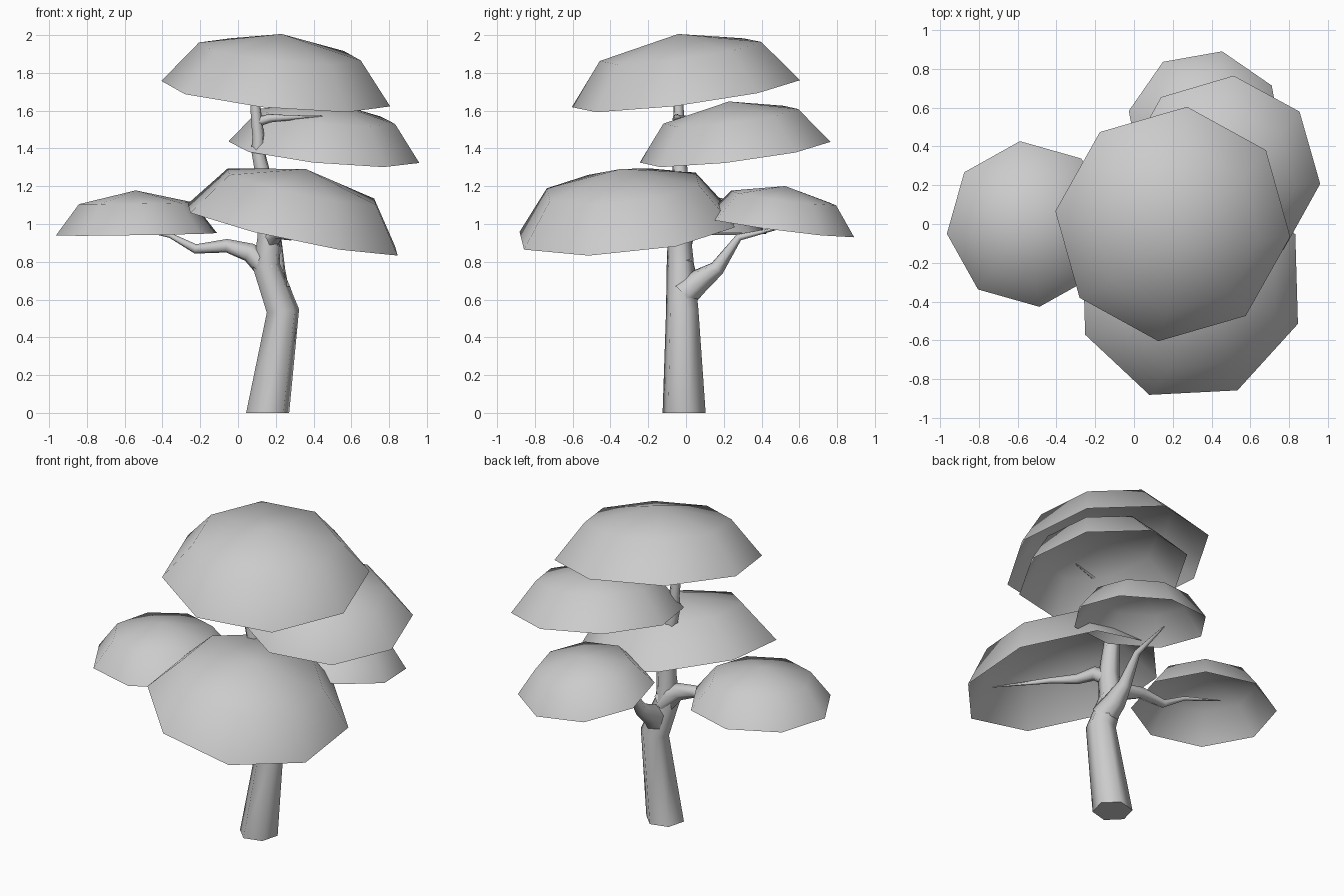
import bpy, bmesh, math
from mathutils import Vector, Matrix

cube = bpy.data.objects.get("Cube")
if cube:
    bpy.data.objects.remove(cube)

grey = bpy.data.materials.new("plain_grey")
grey.use_nodes = True
COLOUR = (0.6, 0.6, 0.6, 1)
grey.diffuse_color = COLOUR
grey.node_tree.nodes["Principled BSDF"].inputs["Base Color"].default_value = COLOUR


def finish(name, bm):
    bmesh.ops.recalc_face_normals(bm, faces=bm.faces)
    mesh = bpy.data.meshes.new(name)
    bm.to_mesh(mesh)
    bm.free()
    mesh.materials.append(grey)
    obj = bpy.data.objects.new(name, mesh)
    bpy.context.scene.collection.objects.link(obj)
    return obj


def limb(name, path, cap_start=False):
    """Six-sided tapered tube; path holds (x, y, z, radius)."""
    bm = bmesh.new()
    pts = [Vector(p[:3]) for p in path]
    rings = []
    side = None
    for i, p in enumerate(pts):
        before = (p - pts[i - 1]).normalized() if i else Vector()
        after = (pts[i + 1] - p).normalized() if i + 1 < len(pts) else Vector()
        axis = (before + after).normalized()
        if cap_start and i == 0:
            axis = Vector((0, 0, 1))
        if side is None:
            side = Vector((1, 0, 0)) if abs(axis.x) < 0.7 else Vector((0, 1, 0))
        side = (side - axis * side.dot(axis)).normalized()
        up = axis.cross(side)
        ring = []
        for k in range(6):
            a = math.radians(60 * k + 15)
            ring.append(bm.verts.new(p + path[i][3] * (side * math.cos(a) + up * math.sin(a))))
        rings.append(ring)
    for low, high in zip(rings, rings[1:]):
        for k in range(6):
            n = (k + 1) % 6
            bm.faces.new((low[k], low[n], high[n], high[k])).smooth = True
    bm.faces.new(rings[-1])
    if cap_start:
        for e in bm.faces.new(rings[0][::-1]).edges:
            e.smooth = False
    return finish(name, bm)


def canopy(name, centre, radius, height, slope, phase):
    """Open eight-sided half dome, tilted so its rim follows the slope."""
    bm = bmesh.new()
    bmesh.ops.create_uvsphere(bm, u_segments=8, v_segments=4, radius=1)
    bmesh.ops.delete(bm, geom=[v for v in bm.verts if v.co.z < -0.01], context='VERTS')
    normal = Vector((-slope[0], -slope[1], 1)).normalized()
    tilt = Vector((0, 0, 1)).rotation_difference(normal).to_matrix().to_4x4()
    place = (Matrix.Translation(centre) @ tilt
             @ Matrix.Rotation(math.radians(phase), 4, 'Z')
             @ Matrix.Diagonal((radius, radius, height, 1)))
    bmesh.ops.transform(bm, matrix=place, verts=bm.verts)
    for f in bm.faces:
        f.smooth = True
    obj = finish(name, bm)
    # Keep the outside of the open shell facing up
    if sum(p.normal.z for p in obj.data.polygons) < 0:
        obj.data.flip_normals()


# Trunk
limb("trunk", [(.157, -.01, 0, .118), (.238, -.02, .54, .089), (.15, -.03, .78, .075),
               (.165, -.035, .93, .064), (.135, -.03, 1.25, .042), (.105, -.035, 1.39, .036),
               (.108, -.035, 1.46, .033), (.092, -.04, 1.62, .028), (.1, -.04, 1.8, .014)],
     cap_start=True)

# Branches
limb("right_branch", [(.17, -.02, .76, .075), (.06, -.02, .85, .052), (-.06, -.01, .885, .037),
                      (-.225, 0, .868, .026), (-.36, .03, .94, .014), (-.59, .09, .985, .003)])
limb("back_branch", [(.22, -.02, .62, .08), (.2, .07, .7, .066), (.21, .165, .765, .042),
                     (.21, .28, .93, .02), (.22, .54, .99, .004)])
limb("front_branch", [(.16, -.03, .9, .055), (.21, -.11, .96, .042), (.27, -.2, .94, .03),
                      (.36, -.33, .955, .018), (.57, -.62, .96, .003)])
limb("left_branch", [(.1, -.035, 1.54, .028), (.17, -.05, 1.56, .023), (.25, -.05, 1.562, .016),
                     (.45, 0, 1.57, .003)])

# Leaf canopies
canopy("top_canopy", (.2, 0, 1.69), .613, .32, (-.097, .13), -6.6)
canopy("upper_left_canopy", (.455, .26, 1.38), .511, .272, (-.1, .12), -6.3)
canopy("front_canopy", (.29, -.312, .97), .607, .33, (-.211, .099), 24.8)
canopy("back_canopy", (.37, .497, .985), .406, .218, (-.05, -.13), 32.8)
canopy("right_canopy", (-.538, 0, .945), .43, .233, (.015, .01), 6.7)
